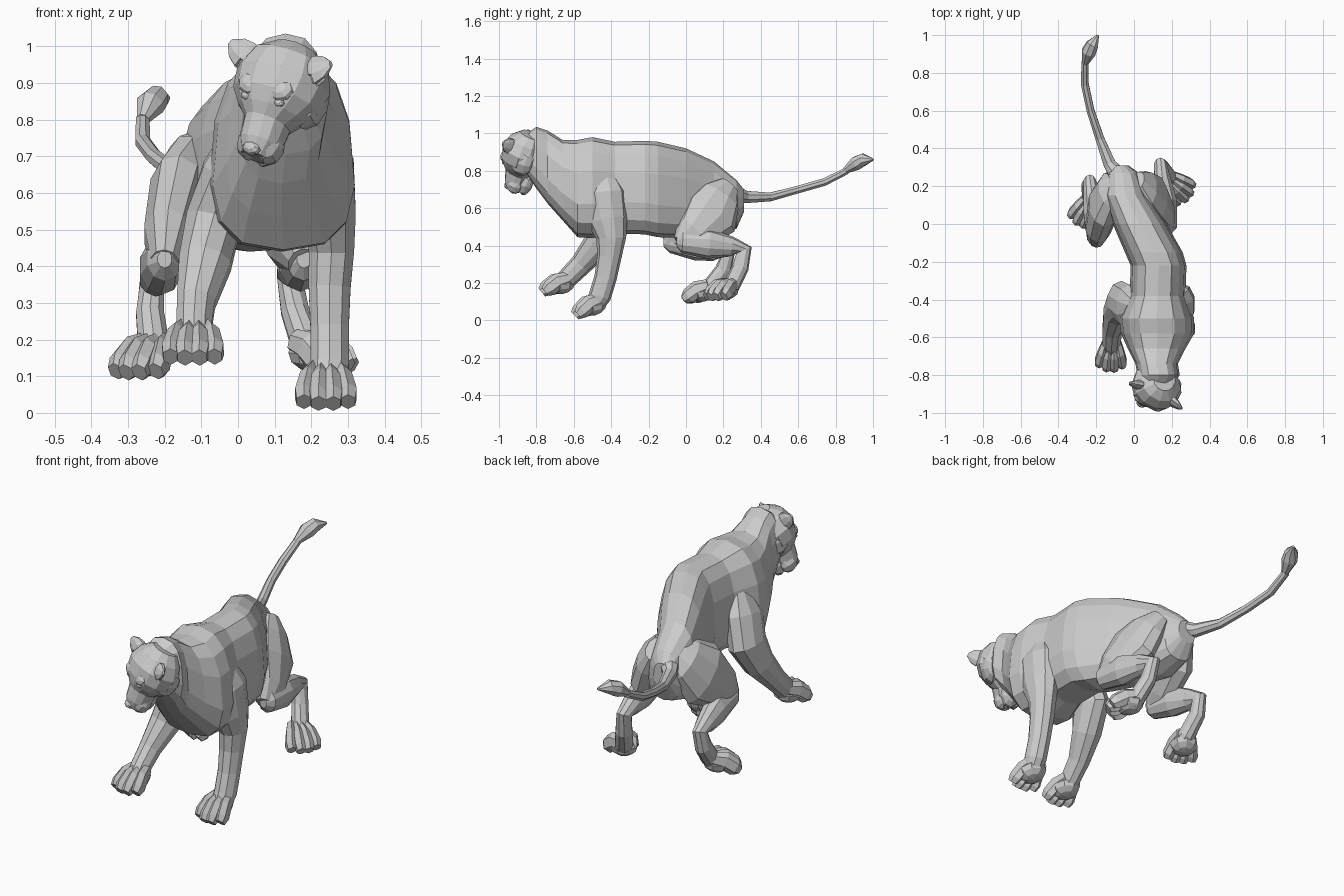
import bpy, bmesh, math
from mathutils import Matrix, Vector

cube = bpy.data.objects.get("Cube")
if cube:
    bpy.data.objects.remove(cube, do_unlink=True)

UNIT = 0.01  # all part sizes are given in hundredths

fur = bpy.data.materials.new("grey_fur")
fur.use_nodes = True
fur_colour = (0.6, 0.6, 0.6, 1)
fur.diffuse_color = fur_colour
fur.node_tree.nodes["Principled BSDF"].inputs["Base Color"].default_value = fur_colour


def finish(bm, name, matrix=None):
    """Turn a bmesh into a flat shaded object."""
    bmesh.ops.recalc_face_normals(bm, faces=bm.faces)
    bm.transform(Matrix.Scale(UNIT, 4) @ (matrix or Matrix()))
    mesh = bpy.data.meshes.new(name)
    bm.to_mesh(mesh)
    bm.free()
    mesh.materials.append(fur)
    obj = bpy.data.objects.new(name, mesh)
    bpy.context.scene.collection.objects.link(obj)
    return obj


def add_loft(bm, rings, sides=10, upright=False, taper=0.0, power=1.0):
    """Skin rings of (x, y, z, half width, half depth) along their path.
    A power below one makes the section boxier."""
    points = [Vector(ring[:3]) for ring in rings]
    loops = []
    for i, ring in enumerate(rings):
        if upright:
            across, other = Vector((1, 0, 0)), Vector((0, 0, 1))
        else:
            ahead = points[min(i + 1, len(points) - 1)]
            behind = points[max(i - 1, 0)]
            along = (ahead - behind).normalized()
            across = Vector((1, 0, 0))
            across = (across - along * across.dot(along)).normalized()
            other = along.cross(across)
        loop = []
        for k in range(sides):
            angle = math.tau * (k + 0.5) / sides
            c, s = (math.copysign(abs(v) ** power, v)
                    for v in (math.cos(angle), math.sin(angle)))
            offset = across * ring[3] * c * (1 - taper * s) + other * ring[4] * s
            loop.append(bm.verts.new(points[i] + offset))
        loops.append(loop)
    for low, high in zip(loops, loops[1:]):
        for k in range(sides):
            n = (k + 1) % sides
            bm.faces.new((low[k], low[n], high[n], high[k]))
    bm.faces.new(loops[0])
    bm.faces.new(loops[-1])


def loft(name, rings, **options):
    bm = bmesh.new()
    add_loft(bm, rings, **options)
    return finish(bm, name)


def add_ball(bm, centre, radii, segments=8):
    """Add a faceted ellipsoid."""
    matrix = Matrix.Translation(centre) @ Matrix.Diagonal((*radii, 1))
    bmesh.ops.create_uvsphere(bm, u_segments=segments, v_segments=6,
                              radius=1, matrix=matrix)


def paw(name, centre, yaw=0, pitch=0):
    """Palm with four fluted toes fanning out towards the front."""
    bm = bmesh.new()
    add_ball(bm, (0, 0, -0.5), (7, 7.5, 5))
    for toe in (-6, -2, 2, 6):
        back = 2 if abs(toe) > 2 else 0
        add_loft(bm, [
            (toe * 0.5, 5, 2.5, 2.2, 3.5), (toe * 0.8, back - 3, 1.5, 2.6, 4.5),
            (toe, back - 8, -1.5, 2.8, 4.3), (toe, back - 10.5, -3, 2.3, 2.8)],
            sides=6)
    turn = Matrix.Rotation(math.radians(yaw), 4, 'Z')
    tilt = Matrix.Rotation(math.radians(pitch), 4, 'X')
    finish(bm, name, Matrix.Translation(centre) @ turn @ tilt)


# Torso and neck, from rump to nape
loft("torso", [
    (-8, 31, 64, 5, 6), (-6, 27, 62, 8.5, 13), (-4.5, 15, 65, 11.5, 20),
    (3, 0, 68, 14, 24), (10.5, -15, 70, 15, 25.5), (13, -22, 71, 14.5, 25),
    (12.5, -38, 71, 14.5, 24.5), (12, -50, 71, 19.5, 27),
    (12.5, -58, 70.5, 19, 26), (12, -66, 75, 15, 21.5), (12, -74, 82, 11, 19.5),
    (13, -80, 87, 11, 16.5), (12, -85, 89, 9, 11)],
    sides=14, upright=True, taper=0.12, power=0.75)

# Front legs
loft("left_front_leg", [
    (22, -45, 80, 4, 6), (24, -44, 68, 8, 12), (25, -42, 54, 7.5, 11),
    (25.5, -40, 44, 6.5, 8), (25, -41, 34, 6, 6.5), (25, -43, 23, 5.5, 6),
    (25, -46, 13, 5.5, 6), (24.5, -49, 8, 5, 5)])
loft("right_front_leg", [
    (1, -45, 78, 4, 6), (-2.5, -44, 66, 7.5, 12), (-6.5, -41, 53, 8, 11),
    (-9, -47, 41, 7.5, 8), (-11.5, -56, 30, 5.5, 6), (-12, -63, 23, 5, 5.5),
    (-12, -67, 19, 5, 5)])
paw("left_front_paw", (24, -50, 8), pitch=14)
paw("right_front_paw", (-12, -67, 19.5), yaw=-3, pitch=8)

# Hind legs: thigh, then shank down to the heel and foot
loft("left_thigh", [
    (2, 23, 72, 4, 6), (6, 18, 66, 7, 12), (10.5, 13, 57, 8, 16),
    (15, 4, 47, 7.5, 11), (17.5, -3, 41, 4, 5)])
loft("left_shank", [
    (18, -5, 42, 2, 2.5), (18, -2, 42, 5, 6), (17, 12, 41, 6, 8),
    (15, 24, 39.5, 4.5, 5.5), (14, 31, 37.5, 3.5, 4.5), (15.5, 29, 28, 4, 4.5),
    (19, 24, 18, 4.5, 4.5), (21, 22, 15, 4.5, 4.5)])
loft("right_thigh", [
    (-7, 22, 74, 4, 6), (-12, 18, 68, 7.5, 12), (-16, 10, 59, 8.5, 16),
    (-19, -2, 48, 7, 11), (-20, -9, 41, 4, 5)])
loft("right_shank", [
    (-20, -12, 42, 2, 2.5), (-20, -8, 42, 5, 6), (-21, 6, 40, 6, 8),
    (-22.5, 16, 37, 4.5, 5.5), (-23.5, 22, 35, 3.5, 4.5), (-24, 20, 27, 4, 4.5),
    (-23, 13, 18, 4.5, 4.5), (-23, 9, 15, 4.5, 4.5)])
paw("left_hind_paw", (21, 21, 16.5), yaw=50, pitch=5)
paw("right_hind_paw", (-24.5, 9, 15.5), yaw=-25, pitch=8)

# Tail with a pointed tuft
loft("tail", [
    (-8, 25, 68, 5, 5), (-13, 32, 66, 3.5, 3.5), (-18, 45, 66, 2.5, 2.5),
    (-23, 60, 70, 2.2, 2.2), (-26, 74, 74, 2.2, 2.2), (-26, 86, 80, 2, 2)], sides=8)
loft("tail_tuft", [
    (-26, 85, 80, 1.8, 1.8), (-24, 91, 84, 4, 4), (-22, 95, 86, 3.5, 3.5),
    (-19, 100, 86, 0.6, 0.6)], sides=8)

# Head frame: local -y is the way the face looks, +x its left, +z its crown
forward = Vector((-0.35, -0.3, -0.9)).normalized()
left = Vector((0.85, -0.45, -0.25))
left = (left - forward * left.dot(forward)).normalized()
crown = forward.cross(left)
head_pose = Matrix((left, -forward, crown)).transposed().to_4x4()
head_pose.translation = Vector((11.5, -87, 89))

# Skull, muzzle, jaw, cheeks and brows
bm = bmesh.new()
add_loft(bm, [
    (0, 12, -1, 6, 6), (0, 8, 0, 11, 9.5), (0, 2, 0, 13.5, 11.5),
    (0, -4, 0, 12.5, 10.5), (0, -8, 0, 9.5, 8.5), (0, -11, -0.5, 6.5, 7),
    (0, -17, -1, 6, 6), (0, -21, -1, 4, 4)],
    sides=12, upright=True, taper=0.08, power=0.9)
add_ball(bm, (0, -15, -6.5), (4.5, 6.5, 4))
for side in (-1, 1):
    add_ball(bm, (side * 8.5, -1, -4), (4.5, 8, 6.5))
    add_ball(bm, (side * 3, -17, -2), (3.8, 5, 4.5))
    add_ball(bm, (side * 4.5, -3.5, 7.8), (4, 3.5, 2.2))
finish(bm, "head", head_pose)

# Nose, eyes and ears
bm = bmesh.new()
add_ball(bm, (0, -20, 2.5), (2.8, 2, 2))
finish(bm, "nose", head_pose)
for side, label in ((1, "left"), (-1, "right")):
    bm = bmesh.new()
    add_ball(bm, (side * 5, -7, 7), (1.8, 1.2, 1.2))
    finish(bm, label + "_eye", head_pose)

    # Rounded ear, hollowed on its front side
    bm = bmesh.new()
    lean = Vector((side * 0.9, 0.4, 0.4)).to_track_quat('Z', 'Y').to_matrix().to_4x4()
    add_loft(bm, [(0, 0, -3, 4, 2.5), (0, 0, 0, 4.5, 2.5), (0, 0, 3, 3.5, 1.6),
                  (0, 0, 5.5, 1, 0.6)], sides=8)
    bm.transform(Matrix.Translation((side * 11, 5, 5)) @ lean)
    bmesh.ops.recalc_face_normals(bm, faces=bm.faces)
    cup = [f for f in bm.faces if f.normal.y < -0.6 and len(f.verts) == 4]
    bmesh.ops.inset_region(bm, faces=cup, thickness=0.5, depth=-0.5)
    finish(bm, label + "_ear", head_pose)
